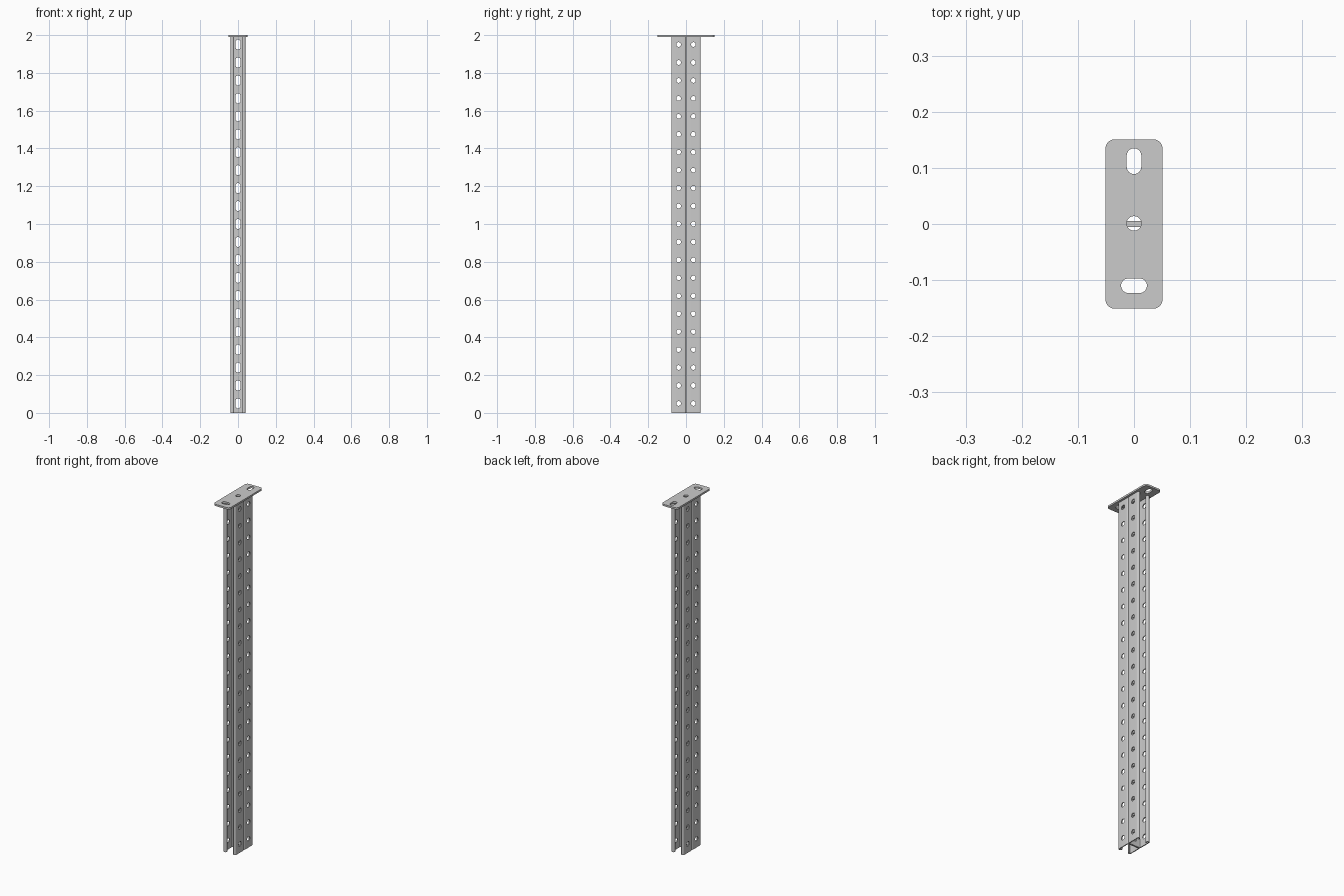
import bpy, bmesh, math
from mathutils import Vector, Matrix

if "Cube" in bpy.data.objects:
    bpy.data.objects.remove(bpy.data.objects["Cube"])

HEIGHT, PLATE_T, WALL, BEND = 2.0, 0.01, 0.005, 0.005
ROWS = [0.05 + 0.095 * i for i in range(21)]


def add_prism(bm, outline, depth, matrix):
    """Closed prism: 2D outline extruded along local z from 0 to depth."""
    face = bm.faces.new([bm.verts.new((x, y, 0)) for x, y in outline])
    ext = bmesh.ops.extrude_face_region(bm, geom=[face])["geom"]
    top = [v for v in ext if isinstance(v, bmesh.types.BMVert)]
    bmesh.ops.translate(bm, vec=(0, 0, depth), verts=top)
    bmesh.ops.transform(bm, matrix=matrix, verts=list(face.verts) + top)


def rounded_rect(w, h, r, seg=8):
    """Rounded rectangle; gives slots and circles when r is half the size."""
    pts = []
    for k, (sx, sy) in enumerate([(1, 1), (-1, 1), (-1, -1), (1, -1)]):
        for i in range(seg + 1):
            a = math.pi / 2 * (k + i / seg)
            p = Vector((sx * (w / 2 - r) + r * math.cos(a),
                        sy * (h / 2 - r) + r * math.sin(a)))
            if not pts or (p - pts[-1]).length > 1e-5:
                pts.append(p)
    if (pts[0] - pts[-1]).length < 1e-5:
        pts.pop()
    return pts


def bent_sheet(path, seg=6):
    """Outline of a sheet bent around right-angle corners, all turning one way."""
    path = [Vector(p) for p in path]
    sides = []
    for off in (WALL / 2, -WALL / 2):
        side = []
        for i, p in enumerate(path):
            d = (p - path[i - 1]).normalized() if i else (path[1] - p).normalized()
            if i in (0, len(path) - 1):
                side.append(p + Vector((-d.y, d.x)) * off)
                continue
            e = (path[i + 1] - p).normalized()
            c = p - d * BEND + e * BEND
            for k in range(seg + 1):
                a = math.pi / 2 * k / seg
                side.append(c + (d * math.sin(a) - e * math.cos(a)) * (BEND + off))
        sides.append(side)
    return sides[0] + sides[1][::-1]


def make_object(name, bm):
    bmesh.ops.recalc_face_normals(bm, faces=bm.faces)
    me = bpy.data.meshes.new(name)
    bm.to_mesh(me)
    bm.free()
    ob = bpy.data.objects.new(name, me)
    bpy.context.collection.objects.link(ob)
    return ob


def cut(ob, cutter):
    """Subtract the cutter, bake the result and remove the cutter."""
    cutter.hide_render = True
    mod = ob.modifiers.new("holes", "BOOLEAN")
    mod.operation, mod.solver, mod.object = "DIFFERENCE", "EXACT", cutter
    dg = bpy.context.evaluated_depsgraph_get()
    me = bpy.data.meshes.new_from_object(ob.evaluated_get(dg))
    ob.modifiers.clear()
    ob.data = me
    bpy.data.objects.remove(cutter)


def smooth(ob):
    bpy.ops.object.select_all(action="DESELECT")
    ob.select_set(True)
    bpy.context.view_layer.objects.active = ob
    bpy.ops.object.shade_smooth_by_angle(angle=math.radians(30))


# Lipped channel, open towards +y, with its web on y = 0
right_half = [(0.0235, 0.0645), (0.0235, 0.0755), (0.0365, 0.0755), (0.0365, 0.0025)]
path = right_half + [(-x, y) for x, y in reversed(right_half)]
bm = bmesh.new()
add_prism(bm, bent_sheet(path), HEIGHT - PLATE_T, Matrix())
channel = make_object("back_to_back_channels", bm)

# Round holes through both flanges, long slots through the web
bm = bmesh.new()
along_x = Matrix.Rotation(math.pi / 2, 4, "Y")
along_y = Matrix.Rotation(math.pi / 2, 4, "X")
for z in ROWS:
    add_prism(bm, rounded_rect(0.025, 0.025, 0.0125, 6), 0.12,
              Matrix.Translation((-0.06, 0.039, z)) @ along_x)
    add_prism(bm, rounded_rect(0.027, 0.053, 0.0135, 6), 0.03,
              Matrix.Translation((0, 0.015, z)) @ along_y)
cut(channel, make_object("channel_cutter", bm))
smooth(channel)

# Second channel mirrored back to back
mirror = channel.modifiers.new("back_to_back", "MIRROR")
mirror.use_axis = (False, True, False)
mirror.use_mirror_merge = False

# Head plate with rounded corners
bm = bmesh.new()
add_prism(bm, rounded_rect(0.102, 0.302, 0.017), PLATE_T,
          Matrix.Translation((0, 0, HEIGHT - PLATE_T)))
plate = make_object("head_plate", bm)

# Plate holes: lengthwise slot, centre hole, crosswise slot
bm = bmesh.new()
for y, w, h in [(0.112, 0.026, 0.046), (0.001, 0.026, 0.026), (-0.11, 0.046, 0.026)]:
    add_prism(bm, rounded_rect(w, h, 0.013), 0.05,
              Matrix.Translation((0, y, HEIGHT - 0.03)))
cut(plate, make_object("plate_cutter", bm))
smooth(plate)
